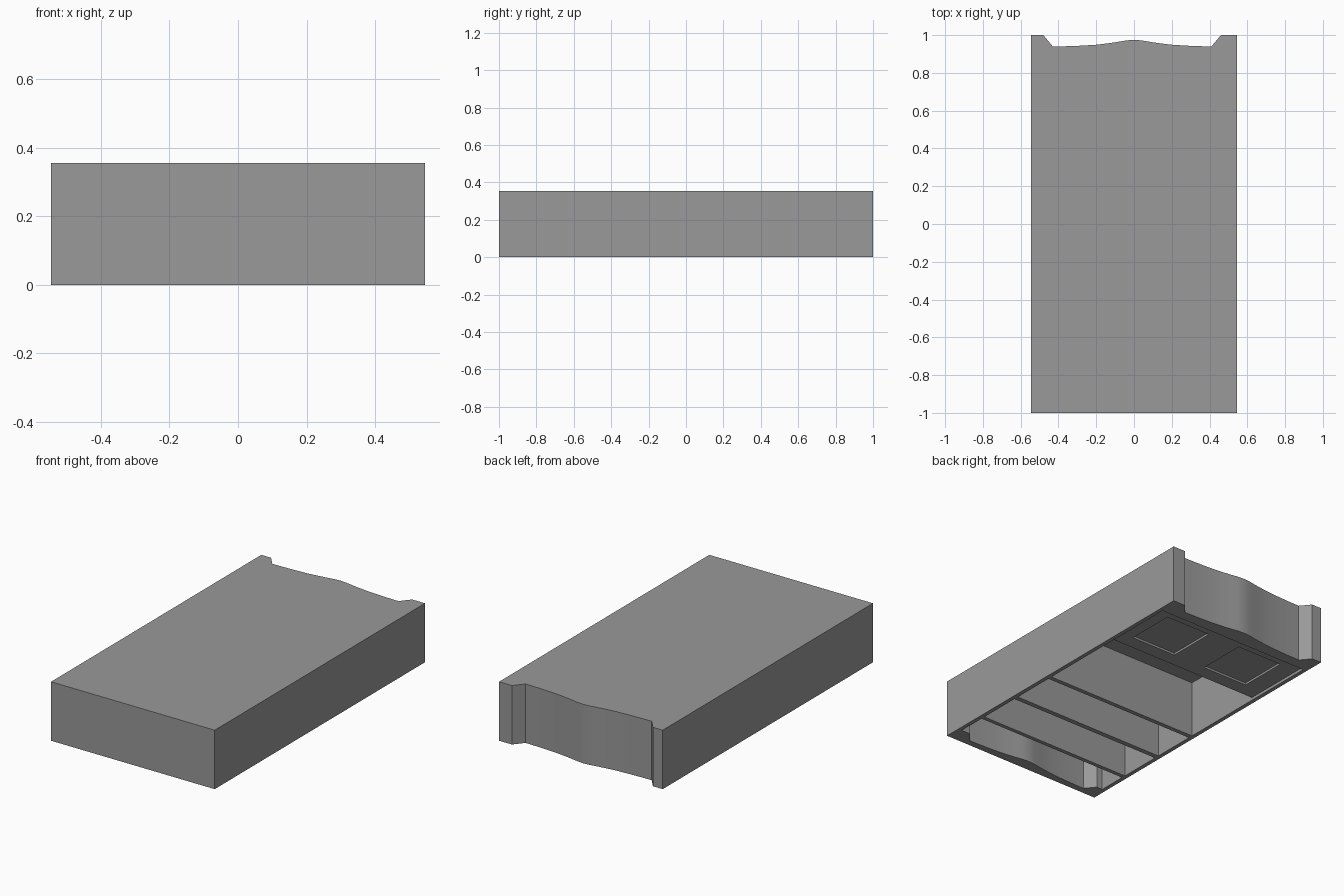
import bpy, bmesh

if "Cube" in bpy.data.objects:
    bpy.data.objects.remove(bpy.data.objects["Cube"])

W, WALL, TOP, CEIL = 0.545, 0.025, 0.355, 0.347
IN = W - WALL

# Half of the wavy end profile, centre to side
half = [(0, .975), (.04, .972), (.08, .965), (.14, .956), (.2, .949),
        (.28, .944), (.36, .941)]


def wave(width, shift=0.0):
    # The notch sits slightly off centre
    left = [(-x, y) for x, y in half] + [(-.43, .94), (-.48, 1.0), (-width, 1.0)]
    right = half[1:] + [(.41, .94), (.46, 1.0), (width, 1.0)]
    return [(x, y + shift) for x, y in left[::-1] + right]


def prism(name, outline, z0, z1):
    bm = bmesh.new()
    face = bm.faces.new([bm.verts.new((x, y, z0)) for x, y in outline])
    ext = bmesh.ops.extrude_face_region(bm, geom=[face])
    verts = [v for v in ext["geom"] if isinstance(v, bmesh.types.BMVert)]
    bmesh.ops.translate(bm, verts=verts, vec=(0, 0, z1 - z0))
    bmesh.ops.recalc_face_normals(bm, faces=bm.faces)
    mesh = bpy.data.meshes.new(name)
    bm.to_mesh(mesh)
    bm.free()
    ob = bpy.data.objects.new(name, mesh)
    bpy.context.collection.objects.link(ob)
    return ob


def rect(x0, x1, y0, y1):
    return [(x0, y0), (x1, y0), (x1, y1), (x0, y1)]


# Solid block with a wavy back end
body = prism("hollow_block", [(W, -1), (-W, -1)] + wave(W), 0, TOP)

cutters = []
# Front compartment, whose front wall repeats the wave
cutters.append(prism("front_cutter", wave(IN, -1.9) + [(IN, -.725), (-IN, -.725)], -.1, CEIL))
# Plain compartments between the dividers
for y0, y1 in [(-.7, -.435), (-.405, -.135), (-.108, .42)]:
    cutters.append(prism("compartment_cutter", rect(-IN, IN, y0, y1), -.1, CEIL))
# Shallow recessed plate near the back, with two square pockets
cutters.append(prism("plate_cutter", rect(-IN, IN, .41, .872), -.12, .017))
for x0 in (-.4, .127):
    cutters.append(prism("pocket_cutter", rect(x0, x0 + .306, .507, .812), -.14, .03))

# Dark grey colour
grey = bpy.data.materials.new("dark_grey")
grey.diffuse_color = (.32, .32, .32, 1)
grey.use_nodes = True
grey.node_tree.nodes["Principled BSDF"].inputs["Base Color"].default_value = grey.diffuse_color
body.data.materials.append(grey)

bpy.context.view_layer.objects.active = body
body.select_set(True)
for c in cutters:
    c.hide_render = True
    c.data.materials.append(grey)
    mod = body.modifiers.new("cut", 'BOOLEAN')
    mod.operation = 'DIFFERENCE'
    mod.solver = 'EXACT'
    mod.object = c
    bpy.ops.object.modifier_apply(modifier=mod.name)
    bpy.data.objects.remove(c)

# Soft shading along the wave only
bpy.ops.object.shade_smooth_by_angle(angle=0.5)
